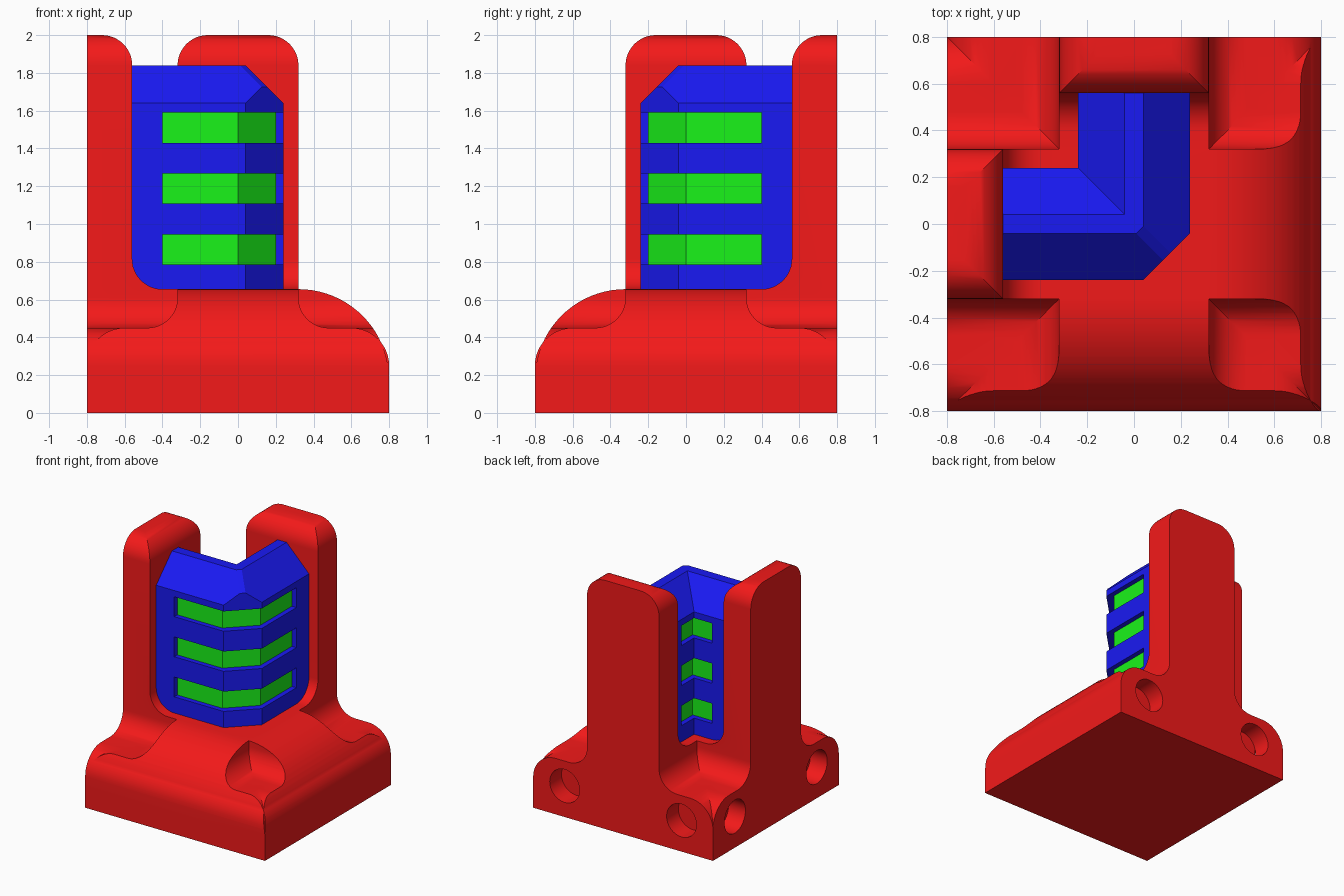
import bpy, bmesh, math
from mathutils import Vector

if "Cube" in bpy.data.objects:
    bpy.data.objects.remove(bpy.data.objects["Cube"])


def material(name, color):
    m = bpy.data.materials.new(name)
    m.diffuse_color = (*color, 1)
    m.use_nodes = True
    m.node_tree.nodes["Principled BSDF"].inputs["Base Color"].default_value = m.diffuse_color
    return m


RED = material("red", (0.9, 0.01, 0.01))
BLUE = material("blue", (0.01, 0.01, 0.9))
GREEN = material("green", (0.01, 0.9, 0.01))


def to_object(bm, name, mat=None):
    bmesh.ops.recalc_face_normals(bm, faces=bm.faces[:])
    me = bpy.data.meshes.new(name)
    bm.to_mesh(me)
    bm.free()
    ob = bpy.data.objects.new(name, me)
    bpy.context.collection.objects.link(ob)
    if mat:
        me.materials.append(mat)
    return ob


def arc(cx, cz, r, a0, a1, n=12):
    return [(cx + r * math.cos(math.radians(a0 + (a1 - a0) * i / n)),
             cz + r * math.sin(math.radians(a0 + (a1 - a0) * i / n))) for i in range(n + 1)]


def prism(name, pts, place, mat=None):
    """Extrude a profile; place(u, z, t) maps profile point and depth to 3D."""
    bm = bmesh.new()
    a, b = [[bm.verts.new(place(u, z, t)) for u, z in pts] for t in (-1, 1)]
    bm.faces.new(a)
    bm.faces.new(b)
    for i in range(len(pts)):
        j = (i + 1) % len(pts)
        bm.faces.new((a[i], a[j], b[j], b[i]))
    return to_object(bm, name, mat)


def boolean(ob, cutter, op):
    m = ob.modifiers.new(op, 'BOOLEAN')
    m.operation, m.object, m.solver = op, cutter, 'EXACT'
    bpy.context.view_layer.objects.active = ob
    bpy.ops.object.modifier_apply(modifier=m.name)
    bpy.data.objects.remove(cutter)


def angled_sweep(name, profile, end, cuts, mat):
    """Sweep (offset, z) profile round a mitred right angle, then trim by planes."""
    bm = bmesh.new()
    rings = [[bm.verts.new(p(o, z)) for o, z in profile] for p in (
        lambda o, z: (-end, o, z), lambda o, z: (-o, o, z), lambda o, z: (-o, end, z))]
    n = len(profile)
    for a, b in zip(rings, rings[1:]):
        for i in range(n):
            bm.faces.new((a[i], a[(i + 1) % n], b[(i + 1) % n], b[i]))
    bm.faces.new(rings[0])
    bm.faces.new(rings[2])
    for co, no in cuts:
        bmesh.ops.bisect_plane(bm, geom=bm.verts[:] + bm.edges[:] + bm.faces[:],
                               plane_co=co, plane_no=Vector(no), clear_outer=True)
        bmesh.ops.holes_fill(bm, edges=[e for e in bm.edges if e.is_boundary], sides=0)
    return to_object(bm, name, mat)


# Mount profiles: across (post, fillet and rounded front) and along (post with shoulders)
across = ([(-0.8, 0), (-0.8, 2)] + arc(-0.72, 1.84, 0.16, 90, 0)
          + arc(-0.4, 0.815, 0.16, 180, 270) + arc(0.32, 0.175, 0.48, 90, 0, 20) + [(0.8, 0)])
half = (arc(0.16, 1.84, 0.16, 90, 0) + arc(0.48, 0.61, 0.16, 180, 270)
        + arc(0.6, 0.25, 0.2, 90, 0) + [(0.8, -0.1)])
along = half + [(-u, z) for u, z in reversed(half)]

# Red mount: two crossed posts with one shared base
mount = prism("mount", across, lambda u, z, t: (u, t, z), RED)
boolean(mount, prism("cutter", along, lambda u, z, t: (t, u, z)), 'INTERSECT')
other = prism("other_post", across, lambda u, z, t: (t, -u, z), RED)
boolean(other, prism("cutter", along, lambda u, z, t: (u, t, z)), 'INTERSECT')
boolean(mount, other, 'UNION')

# Blind round holes in the two flat sides
for s in (-0.52, 0.52):
    hole = arc(s, 0.25, 0.133, 0, 360, 32)[:-1]
    boolean(mount, prism("cutter", hole, lambda u, z, t: (-0.8 + 0.15 * t, u, z)), 'DIFFERENCE')
    boolean(mount, prism("cutter", hole, lambda u, z, t: (u, 0.8 + 0.15 * t, z)), 'DIFFERENCE')
bpy.ops.object.select_all(action='DESELECT')
mount.select_set(True)
bpy.context.view_layer.objects.active = mount
bpy.ops.object.shade_smooth_by_angle(angle=math.radians(30))

# Blue angled housing with bevelled top, chamfered outer corner and eased ridge
housing = angled_sweep(
    "housing",
    [(-0.24, 0.655), (0.24, 0.655), (0.24, 1.64), (0.04, 1.84), (-0.04, 1.84), (-0.24, 1.64)],
    0.56, [((0.14, -0.14, 1), (1, -1, 0)), ((0.025, -0.025, 1.84), (1, -1, 2))], BLUE)

# Green light bars recessed in slots of the housing
for i in range(3):
    lo = 0.785 + 0.3225 * i
    hi = lo + 0.16
    slot = prism("cutter", [(-0.4, lo), (0.5, lo), (0.5, hi), (-0.4, hi)],
                 lambda u, z, t: (u, -0.05 + 0.45 * t, z))
    boolean(housing, slot, 'DIFFERENCE')
    angled_sweep(f"light_bar_{i + 1}", [(-0.2, lo), (0.2, lo), (0.2, hi), (-0.2, hi)],
                 0.4, [((0.1, -0.1, 1), (1, -1, 0))], GREEN)
